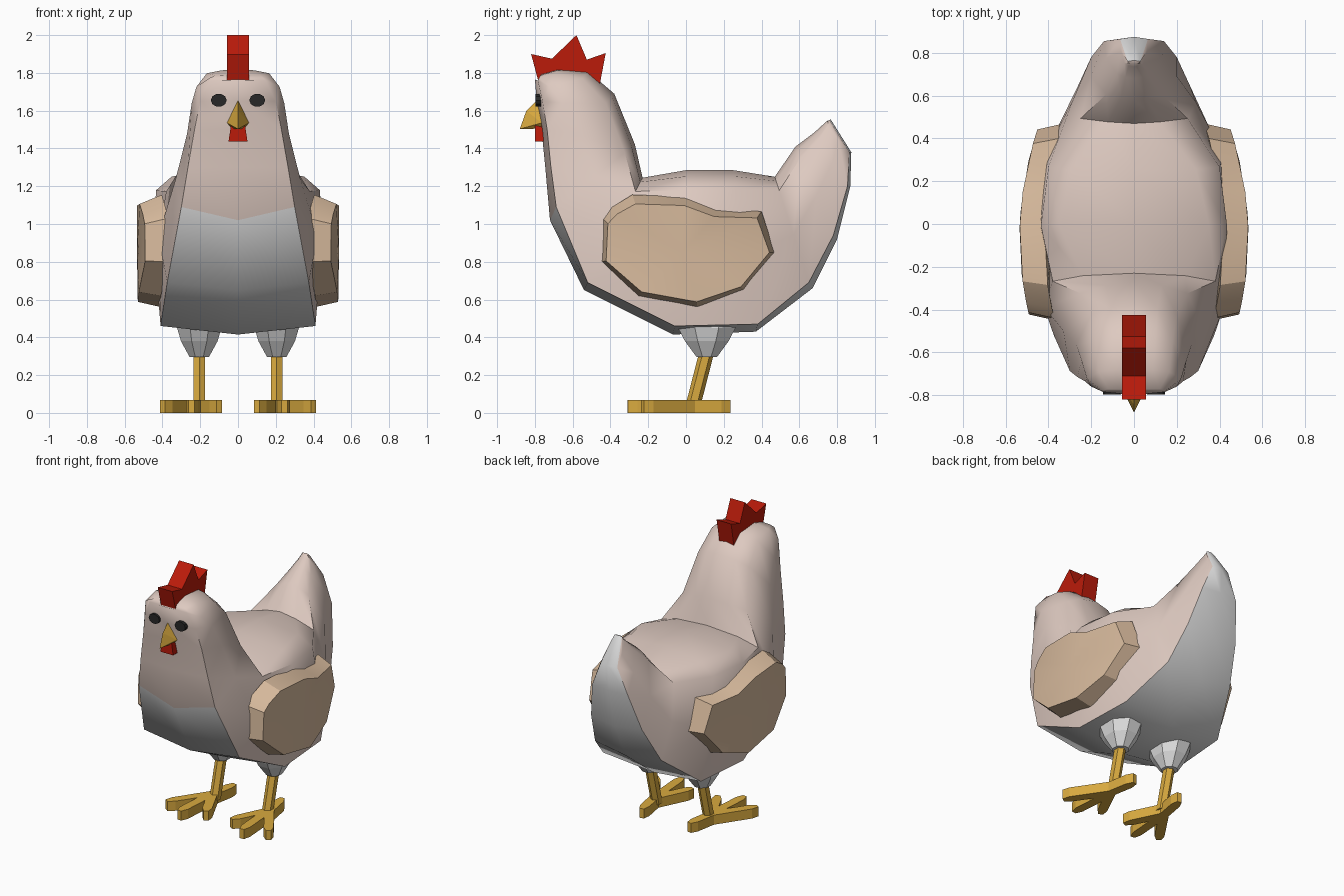
import bpy, bmesh, math
from mathutils import Vector

if "Cube" in bpy.data.objects:
    bpy.data.objects.remove(bpy.data.objects["Cube"])


def material(name, rgb):
    m = bpy.data.materials.new(name)
    m.diffuse_color = (*rgb, 1)
    m.use_nodes = True
    m.node_tree.nodes["Principled BSDF"].inputs["Base Color"].default_value = m.diffuse_color
    return m


PINK = material("pale_pink", (0.73, 0.59, 0.53))
WHITE = material("white", (0.75, 0.75, 0.75))
TAN = material("tan", (0.68, 0.49, 0.335))
YELLOW = material("yellow", (0.69, 0.40, 0.05))
RED = material("red", (0.5, 0.011, 0.003))
BLACK = material("black", (0.02, 0.02, 0.02))


def make(name, verts, faces, mats, white_rule=None, angle=0):
    """Mesh object with consistent normals and optional angle-based smoothing."""
    bm = bmesh.new()
    vs = [bm.verts.new(v) for v in verts]
    for i, f in enumerate(faces):
        face = bm.faces.new([vs[k] for k in f])
        if white_rule and white_rule(i):
            face.material_index = 1
    bmesh.ops.recalc_face_normals(bm, faces=bm.faces)
    me = bpy.data.meshes.new(name)
    bm.to_mesh(me)
    bm.free()
    for m in mats:
        me.materials.append(m)
    ob = bpy.data.objects.new(name, me)
    bpy.context.collection.objects.link(ob)
    if angle:
        bpy.ops.object.select_all(action='DESELECT')
        ob.select_set(True)
        bpy.context.view_layer.objects.active = ob
        bpy.ops.object.shade_smooth_by_angle(angle=math.radians(angle))
    return ob


def loft(rings):
    """Vertices and faces joining closed rings, with end caps."""
    n = len(rings[0])
    faces = [(i * n + j, i * n + (j + 1) % n, (i + 1) * n + (j + 1) % n, (i + 1) * n + j)
             for i in range(len(rings) - 1) for j in range(n)]
    last = (len(rings) - 1) * n
    faces += [tuple(range(n)), tuple(range(last, last + n))]
    return [v for r in rings for v in r], faces


# Body: belly centre (y,z), seam (x,y,z), back ridge (y,z), three side half-widths
STATIONS = [
    ((-.80, 1.765), (.145, -.785, 1.76), (-.77, 1.79), (.15, .12, .07)),
    ((-.79, 1.65), (.20, -.76, 1.65), (-.68, 1.82), (.22, .165, .09)),
    ((-.765, 1.5), (.23, -.735, 1.5), (-.52, 1.81), (.245, .18, .10)),
    ((-.745, 1.3), (.265, -.715, 1.3), (-.38, 1.69), (.27, .20, .11)),
    ((-.72, 1.02), (.30, -.687, 1.09), (-.27, 1.42), (.33, .25, .13)),
    ((-.54, .65), (.375, -.52, .69), (-.23, 1.245), (.42, .38, .24)),
    ((-.07, .415), (.41, -.06, .46), (0, 1.285), (.44, .435, .35)),
    ((.37, .43), (.385, .38, .47), (.25, 1.285), (.42, .40, .29)),
    ((.67, .66), (.26, .65, .69), (.47, 1.25), (.29, .25, .12)),
    ((.80, .92), (.20, .78, .94), (.58, 1.41), (.20, .13, .06)),
    ((.87, 1.2), (.14, .855, 1.2), (.68, 1.485), (.13, .08, .04)),
    ((.875, 1.38), (.065, .865, 1.38), (.735, 1.535), (.06, .045, .025)),
    ((.765, 1.555), (.03, .76, 1.55), (.75, 1.548), (.025, .02, .01)),
]
rings = []
for b, s, t, widths in STATIONS:
    side = [Vector(s)]
    for f, w in zip((.45, .87, .96), widths):
        side.append(Vector((w, s[1] + (t[0] - s[1]) * f, s[2] + (t[1] - s[2]) * f)))
    mirrored = [Vector((-v.x, v.y, v.z)) for v in reversed(side)]
    rings.append([Vector((0, *b))] + side + [Vector((0, *t))] + mirrored)
v, f = loft(rings)
# The belly strip turns white below the breast
make("body", v, f, [PINK, WHITE],
     lambda i: i < 120 and i // 10 >= 4 and i % 10 in (0, 9), angle=56)

# Wings: outline (y,z), narrowed towards a bowed outer face
WING = [(-.44, 1.03), (-.39, 1.09), (-.285, 1.155), (-.01, 1.145), (.16, 1.075), (.40, 1.067),
        (.47, .85), (.31, .65), (.06, .562), (-.25, .62), (-.45, .80)]


def bow(y):
    return .535 - .33 * (y + .06) ** 2


for s, label in ((1, "right"), (-1, "left")):
    inner = [(s * (bow(y) - .115), y, z) for y, z in WING]
    outer = []
    for y, z in WING:
        y2, z2 = y * .94, .85 + (z - .85) * (.84 if z > .85 else .91)
        outer.append((s * bow(y2), y2, z2))
    v, f = loft([inner, outer])
    n = len(WING)
    f.pop()
    v.append((s * .535, -.02, .85))
    f += [(n + k, n + (k + 1) % n, 2 * n) for k in range(n)]
    make(label + "_wing", v, f, [TAN], angle=30)


def ring(cx, cy, z, rx, ry, n=8):
    return [(cx + rx * math.cos(math.tau * (k + .5) / n),
             cy + ry * math.sin(math.tau * (k + .5) / n), z) for k in range(n)]


# Toe directions: (angle, length), counter-clockwise around the ankle
TOES = [(100, .20), (244, .28), (274, .345), (304, .32)]

for s, label in ((1, "right"), (-1, "left")):
    x = s * .205
    # Feathered thigh
    v, f = loft([ring(x, .11, .53, .12, .155), ring(x, .11, .45, .127, .165),
                 ring(x, .11, .38, .105, .125), ring(x, .11, .295, .055, .058)])
    make(label + "_thigh", v, f, [WHITE])
    # Slanted shank
    v, f = loft([ring(x, .112, .33, .036, .04, 6), ring(x, .035, .03, .036, .04, 6)])
    make(label + "_shank", v, f, [YELLOW])
    # Foot outline: each toe has a blunt tip, with a notch between toes
    cx, cy = .222, .035
    outline = []
    for i, (a, length) in enumerate(TOES):
        d = Vector((math.cos(math.radians(a)), math.sin(math.radians(a))))
        p = Vector((-d.y, d.x))
        for along, across in ((length - .05, -.032), (length, -.016),
                              (length, .016), (length - .05, .032)):
            outline.append(d * along + p * across)
        b = TOES[(i + 1) % 4][0] + (360 if i == 3 else 0)
        mid = math.radians((a + b) / 2)
        r = .032 / math.sin(math.radians((b - a) / 2))
        outline.append(Vector((math.cos(mid), math.sin(mid))) * r)
    v, f = loft([[(s * (cx + q.x), cy + q.y, z) for q in outline] for z in (0, .068)])
    make(label + "_foot", v, f, [YELLOW])
    # Eye disc
    eye = [[(s * .102 + .042 * math.cos(math.tau * k / 10), y,
             1.655 + .035 * math.sin(math.tau * k / 10)) for k in range(10)]
           for y in (-.765, -.798)]
    v, f = loft(eye)
    make(label + "_eye", v, f, [BLACK])

# Beak: ridge and hooked tip over a base set in the face
make("beak",
     [(0, -.788, 1.655), (.058, -.765, 1.535), (.03, -.765, 1.505), (-.03, -.765, 1.505),
      (-.058, -.765, 1.535), (0, -.845, 1.60), (0, -.88, 1.503)],
     [(0, 1, 2, 3, 4), (0, 5, 1), (1, 5, 6), (1, 6, 2), (2, 6, 3), (3, 6, 4), (4, 6, 5), (4, 5, 0)],
     [YELLOW])

# Wattle, flared at the bottom
v, f = loft([[(-w, -.80, z), (w, -.80, z), (w, -.74, z), (-w, -.74, z)]
             for w, z in ((.035, 1.54), (.05, 1.437))])
make("wattle", v, f, [RED])

# Comb: zigzag profile extruded sideways
COMB = [(-.775, 1.73), (-.82, 1.90), (-.71, 1.875), (-.58, 2.0), (-.525, 1.87),
        (-.425, 1.905), (-.46, 1.72)]
v, f = loft([[(x, y, z) for y, z in COMB] for x in (-.057, .057)])
make("comb", v, f, [RED])
